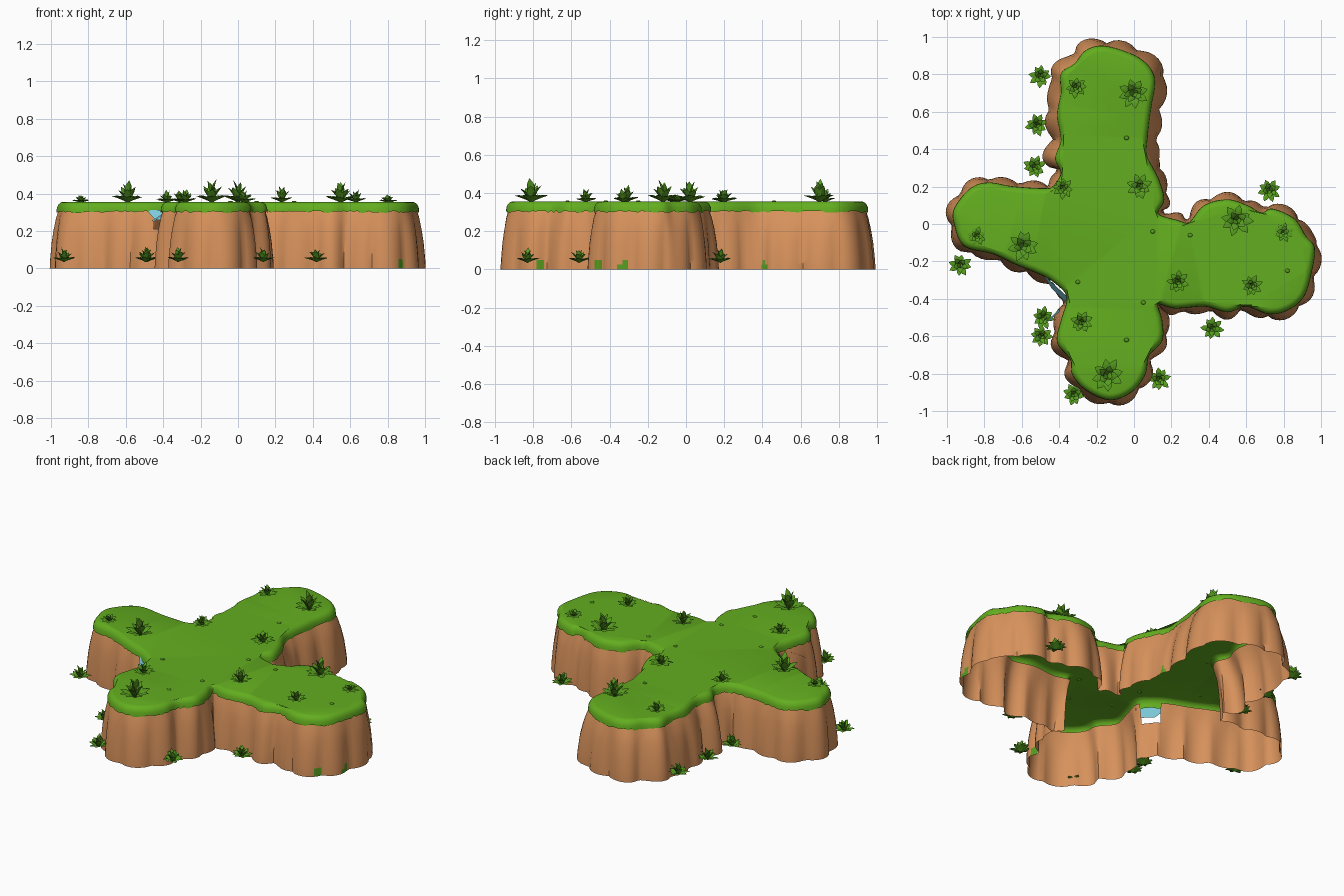
import bpy, bmesh, math, random
from mathutils import Vector, Matrix
from mathutils.geometry import delaunay_2d_cdt

if "Cube" in bpy.data.objects:
    bpy.data.objects.remove(bpy.data.objects["Cube"])

random.seed(4)

def mat(name, rgb):
    m = bpy.data.materials.new(name)
    m.diffuse_color = (*rgb, 1)
    m.use_nodes = True
    m.node_tree.nodes["Principled BSDF"].inputs["Base Color"].default_value = m.diffuse_color
    return m

GRASS = mat("grass green", (0.125, 0.42, 0.014))
EARTH = mat("cliff brown", (0.68, 0.285, 0.105))
LEAF = mat("leaf green", (0.095, 0.34, 0.014))
WATER = mat("water blue", (0.25, 0.72, 0.86))

def finish(bm, name, mats, angle=40):
    me = bpy.data.meshes.new(name)
    bm.to_mesh(me)
    bm.free()
    ob = bpy.data.objects.new(name, me)
    bpy.context.collection.objects.link(ob)
    for m in mats:
        me.materials.append(m)
    bpy.ops.object.select_all(action='DESELECT')
    bpy.context.view_layer.objects.active = ob
    ob.select_set(True)
    bpy.ops.object.shade_smooth_by_angle(angle=math.radians(angle))
    return ob

# Outline of the grass plateau, clockwise from the back arm
CTRL = [(-.15, .94), (.02, .88), (.10, .78), (.08, .62), (.06, .45), (.06, .36), (.12, .24),
        (.15, .13), (.12, .05), (.23, .01), (.30, .0), (.38, .09), (.50, .12), (.60, .09),
        (.68, .05), (.74, .07), (.85, .02), (.91, -.07), (.955, -.13), (.94, -.25), (.90, -.38),
        (.82, -.45), (.72, -.47), (.60, -.43), (.50, -.46), (.38, -.43), (.22, -.44), (.12, -.42),
        (.14, -.52), (.14, -.62), (.07, -.70), (.05, -.80), (-.02, -.89), (-.13, -.93),
        (-.25, -.88), (-.32, -.80), (-.33, -.72), (-.40, -.63), (-.38, -.52), (-.35, -.42),
        (-.36, -.36), (-.44, -.29), (-.52, -.25), (-.62, -.21), (-.75, -.15), (-.90, -.11),
        (-.95, .0), (-.95, .08), (-.87, .18), (-.78, .21), (-.65, .19), (-.5, .18), (-.43, .19),
        (-.38, .27), (-.41, .35), (-.38, .45), (-.40, .58), (-.38, .70), (-.38, .80),
        (-.31, .85), (-.25, .92)]

def catmull(pts, n):
    out, k = [], len(pts)
    P = [Vector(p) for p in pts]
    for i in range(k):
        a, b, c, d = (P[(i + j) % k] for j in (-1, 0, 1, 2))
        for s in range(n):
            t = s / n
            out.append(.5 * (2 * b + (c - a) * t + (2 * a - 5 * b + 4 * c - d) * t * t
                             + (3 * b - a - 3 * c + d) * t ** 3))
    return out

LINE = catmull(CTRL, 6)
N = len(LINE)
NORM, ARC, s = [], [], 0
for i in range(N):
    t = (LINE[(i + 5) % N] - LINE[i - 5]).normalized()
    NORM.append(Vector((-t.y, t.x)))
    ARC.append(s)
    s += (LINE[(i + 1) % N] - LINE[i]).length
LOBES = math.pi * round(s / .16) / s

def inside(p):
    hit = False
    for i in range(N):
        a, b = LINE[i - 1], LINE[i]
        if (a.y > p.y) != (b.y > p.y) and p.x < a.x + (p.y - a.y) * (b.x - a.x) / (b.y - a.y):
            hit = not hit
    return hit

def ring(bm, offset, height):
    vs = []
    for i in range(N):
        p = LINE[i] + NORM[i] * offset(i)
        vs.append(bm.verts.new((p.x, p.y, height(i))))
    return vs

def bridge(bm, a, b, keep=lambda i: True):
    return [(i, bm.faces.new((a[(i + 1) % N], a[i], b[i], b[(i + 1) % N])))
            for i in range(N) if keep(i)]

# Cliff: open scalloped skirt, open at the top by the water, moss spots at its foot
def flare(i):
    extra = .03 * abs(NORM[i].x) if LINE[i].y > .3 else 0
    return .022 + extra + .03 * abs(math.sin(ARC[i] * LOBES)) ** .8

gap = Vector((-.405, -.345))
moss = [Vector(p) for p in ((.93, -.3), (.86, -.43), (.06, -.74), (.06, .41))]
bm = bmesh.new()
prof = [(0, 1), (.025, .98), (.05, .95), (.14, .78), (.21, .56), (.27, .30), (.325, -.1)]
rows = [ring(bm, lambda i, f=f: flare(i) * f, lambda i, z=z: z) for z, f in prof]
for k in range(len(rows) - 1):
    for i, f in bridge(bm, rows[k], rows[k + 1],
                       lambda i: k < 4 or (LINE[i] - gap).length > .06):
        if k < 2 and any((LINE[i] - m).length < .022 - .006 * k for m in moss):
            f.material_index = 1
bmesh.ops.delete(bm, geom=[v for v in bm.verts if not v.link_faces], context='VERTS')
finish(bm, "cliff_wall", [EARTH, LEAF], 50)

# Grass cap with a ragged rounded lip, open underneath
bm = bmesh.new()
rag = [.302 + random.uniform(-.006, .006) for _ in range(N)]
rows = [ring(bm, lambda i: .012, lambda i: rag[i])]
for z, o in ((.325, .01), (.342, .002), (.352, -.01), (.356, -.022)):
    rows.append(ring(bm, lambda i, o=o: o, lambda i, z=z: z))
for a, b in zip(rows, rows[1:]):
    bridge(bm, a, b)
rim = [v.co.to_2d() for v in rows[-1]]
pts, _, tris, *_ = delaunay_2d_cdt(rim, [(i, (i + 1) % N) for i in range(N)], [], 0, 1e-5)
vs = [bm.verts.new((p.x, p.y, .356)) for p in pts]
for t in tris:
    mid = sum((pts[j] for j in t), Vector((0, 0))) / 3
    if inside(mid):
        bm.faces.new([vs[j] for j in t])
bmesh.ops.remove_doubles(bm, verts=bm.verts, dist=.0002)
finish(bm, "grass_top", [GRASS], 50)

# Small bumps on the grass
bm = bmesh.new()
for x, y in ((.10, -.04), (.30, -.06), (.82, -.25), (-.30, -.31), (.05, -.42), (-.04, .46), (-.04, -.62)):
    bmesh.ops.create_icosphere(bm, subdivisions=2, radius=.011,
                               matrix=Matrix.Translation((x, y, .356)) @ Matrix.Diagonal((1.2, 1, .5, 1)))
finish(bm, "grass_bumps", [LEAF])

# Slivers of water in the gap
bm = bmesh.new()
for quad in (((-.49, -.265, .312), (-.44, -.345, .258), (-.37, -.415, .26), (-.345, -.40, .31)),
             ((-.46, -.515, .255), (-.452, -.52, .25), (-.395, -.465, .29), (-.40, -.455, .295))):
    bm.faces.new([bm.verts.new(p) for p in quad])
finish(bm, "water_slivers", [WATER])

# Leafy plants: rosettes of plump pointed leaves
def leaf(bm, base, yaw, pitch, length, width):
    out = Vector((math.cos(yaw), math.sin(yaw), 0))
    side = Vector((-out.y, out.x, 0))
    p, ang, rings = Vector(base), pitch, []
    for w in (.3, .75, 1, .8):
        d = out * math.cos(ang) + Vector((0, 0, math.sin(ang)))
        up = d.cross(side)
        rings.append([bm.verts.new(p + side * width * w * a + up * width * w * b)
                      for a, b in ((1, .1), (0, -.25), (-1, .1), (0, .35))])
        p = p + d * length / 4
        ang -= .15
    tip = bm.verts.new(p)
    bm.faces.new(rings[0])
    for a, b in zip(rings, rings[1:]):
        for j in range(4):
            bm.faces.new((a[j], a[j - 1], b[j - 1], b[j]))
    for j in range(4):
        bm.faces.new((rings[-1][j], rings[-1][j - 1], tip))

def plant(name, x, y, z, r, h):
    bm = bmesh.new()
    turn = random.uniform(0, 6.28)
    # outer, middle and inner whorls
    for count, reach, rise in ((8, 1.0, .3), (5, .65, .7), (3, .3, 1.0)):
        for k in range(count):
            yaw = turn + 6.283 * (k + random.uniform(-.2, .2)) / count
            dx, dz = r * reach * random.uniform(.85, 1.05), h * rise * random.uniform(.8, 1.05)
            leaf(bm, (x, y, z), yaw, math.atan2(dz, dx) + .22, math.hypot(dx, dz), r * .24)
        turn += .4
    bmesh.ops.recalc_face_normals(bm, faces=bm.faces)
    finish(bm, name, [LEAF], 60)

TOP = [(-.31, .73, .06, .07), (0, .70, .085, .125), (-.38, .19, .06, .065), (.03, .20, .07, .07),
       (-.84, -.065, .055, .045), (-.59, -.12, .085, .12), (.55, .02, .09, .115),
       (.80, -.045, .055, .045), (.235, -.31, .065, .095), (.63, -.33, .06, .075),
       (-.28, -.525, .065, .07), (-.14, -.81, .095, .125)]
for n, (x, y, r, h) in enumerate(TOP):
    plant(f"plateau_plant_{n + 1}", x, y, .352, r, h)

FOOT = [(-.50, .79), (-.52, .53), (-.53, .305), (.725, .18), (-.93, -.22), (-.485, -.50),
        (-.495, -.60), (.42, -.56), (.135, -.83), (-.32, -.91)]
for n, (x, y) in enumerate(FOOT):
    plant(f"foot_plant_{n + 1}", x, y, .035, .065, .08)
